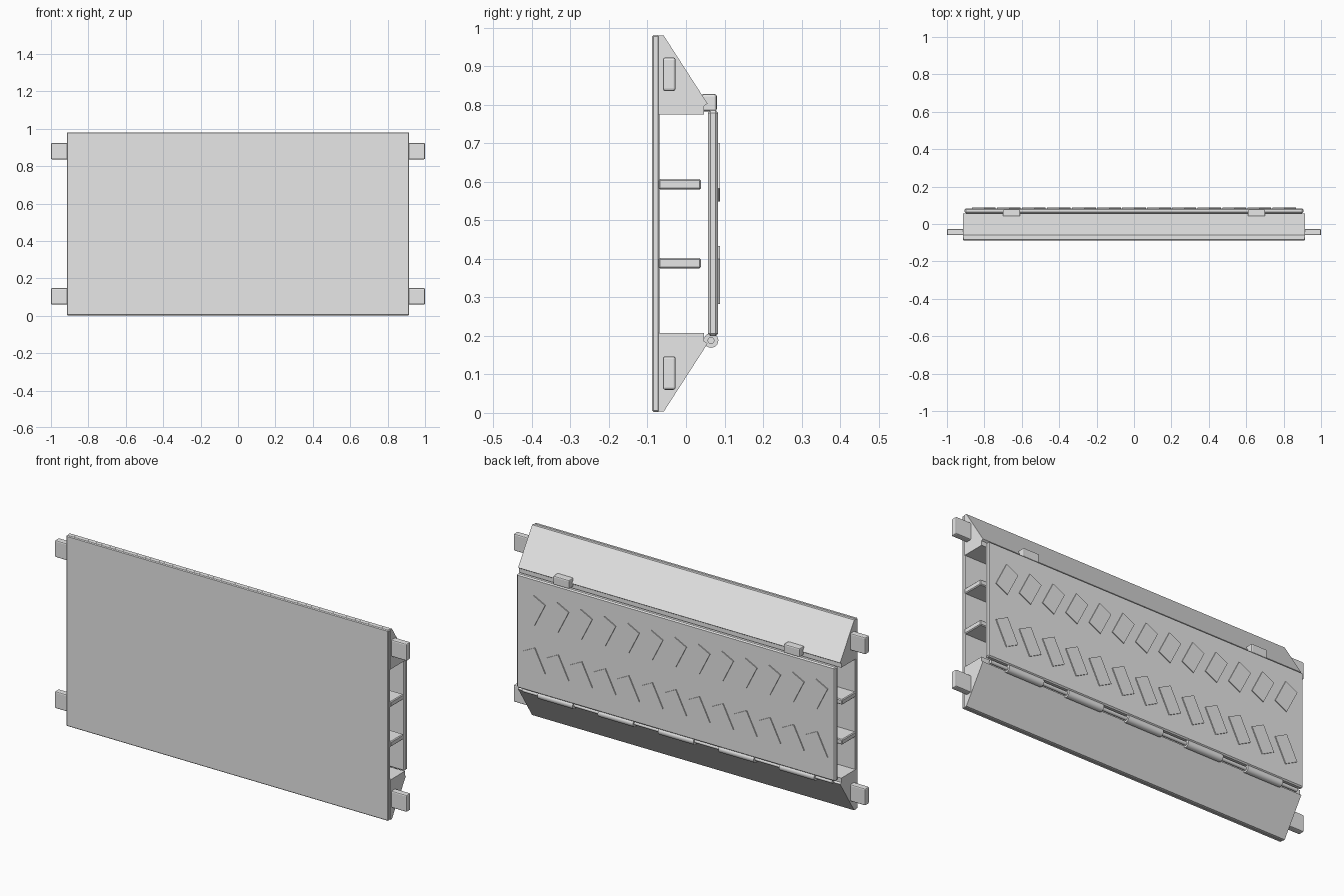
import bpy
import bmesh
import math
from mathutils import Matrix

cube = bpy.data.objects.get("Cube")
if cube:
    bpy.data.objects.remove(cube, do_unlink=True)

grey = bpy.data.materials.new("plain grey")
grey.use_nodes = True
grey.diffuse_color = (0.8, 0.8, 0.8, 1)
grey.node_tree.nodes["Principled BSDF"].inputs["Base Color"].default_value = (0.8, 0.8, 0.8, 1)

HALF = 0.915     # half length of the body
MID_Z = 0.4915   # mirror height


def finish(name, bm, bevel=0, segments=1):
    bmesh.ops.recalc_face_normals(bm, faces=bm.faces)
    mesh = bpy.data.meshes.new(name)
    bm.to_mesh(mesh)
    bm.free()
    obj = bpy.data.objects.new(name, mesh)
    bpy.context.collection.objects.link(obj)
    mesh.materials.append(grey)
    if bevel:
        mod = obj.modifiers.new("edge bevel", 'BEVEL')
        mod.width = bevel
        mod.segments = segments
    return obj


def box(name, x, y, z, bevel=0, segments=1):
    """Box from (min, max) pairs; the origin is at its centre."""
    bm = bmesh.new()
    bmesh.ops.create_cube(bm, size=1)
    size = [b - a for a, b in (x, y, z)]
    bmesh.ops.scale(bm, vec=size, verts=bm.verts)
    obj = finish(name, bm, bevel, segments)
    obj.location = [(a + b) / 2 for a, b in (x, y, z)]
    return obj


def prism(name, profile, half_length):
    """Extrude a (y, z) profile along x."""
    bm = bmesh.new()
    face = bm.faces.new([bm.verts.new((-half_length, y, z)) for y, z in profile])
    out = bmesh.ops.extrude_face_region(bm, geom=[face])
    verts = [g for g in out["geom"] if isinstance(g, bmesh.types.BMVert)]
    bmesh.ops.translate(bm, vec=(2 * half_length, 0, 0), verts=verts)
    return finish(name, bm)


def rod(name, x, y, z, radius, length):
    bm = bmesh.new()
    bmesh.ops.create_cone(bm, cap_ends=True, segments=24, radius1=radius,
                          radius2=radius, depth=length,
                          matrix=Matrix.Rotation(math.pi / 2, 4, 'Y'))
    obj = finish(name, bm)
    obj.location = (x, y, z)
    bpy.ops.object.select_all(action='DESELECT')
    obj.select_set(True)
    bpy.context.view_layer.objects.active = obj
    bpy.ops.object.shade_smooth_by_angle()
    return obj


# Flat base plate
box("base_plate", (-HALF, HALF), (-0.088, -0.069), (0.002, 0.981), 0.004)

# Sloped side ramps, mirrored top and bottom
ramp = [(-0.071, 0.98), (-0.058, 0.98), (0.056, 0.803), (0.047, 0.797),
        (0.047, 0.775), (-0.071, 0.775)]
prism("upper_ramp", ramp, HALF)
prism("lower_ramp", [(y, 2 * MID_Z - z) for y, z in ramp], HALF)

# Ribs between the cable channels
for name, z in (("lower_rib", 0.375), ("upper_rib", 0.58)):
    box(name, (-HALF, HALF), (-0.071, 0.039), (z, z + 0.027), 0.004)

# Connector tabs on both ends
for side, sx in (("left", 1), ("right", -1)):
    for level, z in (("lower", 0.06), ("upper", 0.836)):
        x = sorted((sx * 0.87, sx * 1.0))
        box(f"{level}_{side}_tab", x, (-0.06, -0.027), (z, z + 0.087), 0.006, 2)

# Hinged lid
box("lid", (-0.905, 0.905), (0.057, 0.083), (0.2, 0.785), 0.006)

# Slanted tread plates in two mirrored rows
SLANT = math.radians(27)
for row, zc, turn in (("upper", 0.625, -SLANT), ("lower", 0.358, SLANT)):
    for i in range(13):
        xc = (i - 6) * 0.1337
        plate = box(f"{row}_tread_{i + 1}", (xc - 0.037, xc + 0.037),
                    (0.08, 0.088), (zc - 0.066, zc + 0.066))
        plate.rotation_euler.y = turn

# Hinge pin and knuckles along the lower edge of the lid
rod("hinge_pin", 0, 0.065, 0.188, 0.009, 1.76)
for i in range(5):
    rod(f"hinge_knuckle_{i + 1}", (i - 2) * 0.343, 0.065, 0.188, 0.019, 0.2)

# Latches over the upper edge of the lid
for side, xc in (("left", 0.655), ("right", -0.655)):
    box(f"{side}_latch", (xc - 0.046, xc + 0.046), (0.04, 0.08),
        (0.783, 0.828), 0.006, 2)
